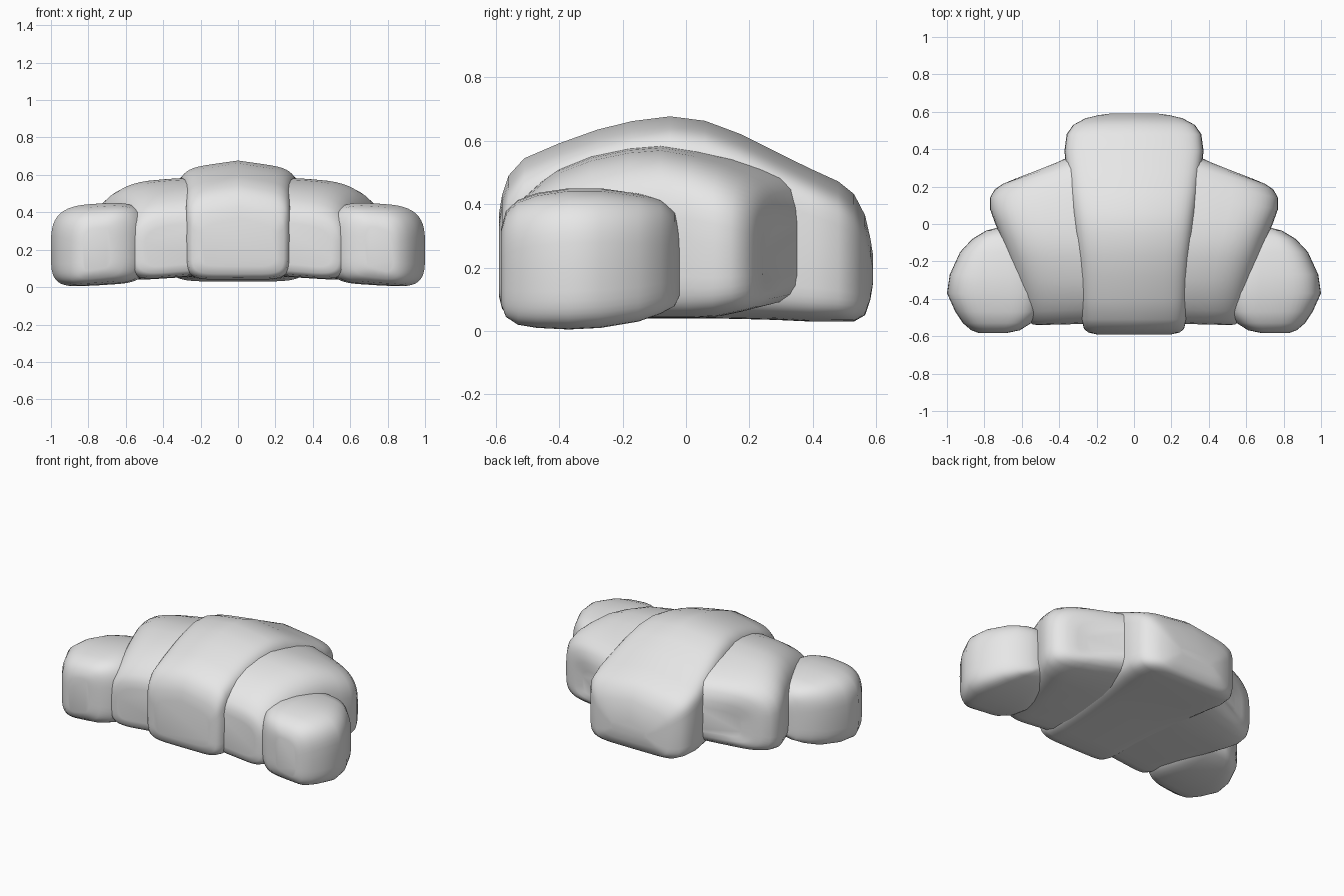
import bpy, bmesh, math

crust = bpy.data.materials.new("light_grey")
crust.diffuse_color = (0.8, 0.8, 0.8, 1)


def spow(v, p):
    return math.copysign(abs(v) ** p, v)


def puff(name, stations, n_top, n_bot, crown=0.0, tilt=0.0, btilt=0.0, side=1, count=48):
    """Loft rounded-box sections; station = y, x0, x1, z bottom, z top, shear."""
    bm = bmesh.new()
    rings = []
    for y, x0, x1, zb, zt, shear in stations:
        ring = []
        for i in range(count):
            t = 2 * math.pi * i / count
            n = n_top if i <= count // 2 else n_bot
            u, v = spow(math.cos(t), 2 / n), spow(math.sin(t), 2 / n)
            x = (x0 + x1) / 2 + u * (x1 - x0) / 2
            top = zt + tilt * u - crown * abs(u)
            bot = zb + btilt * u
            z = bot + (v + 1) / 2 * (top - bot)
            ring.append(bm.verts.new((x * side, y + shear * u, z)))
        rings.append(ring)
    for a, b in zip(rings, rings[1:]):
        for i in range(count):
            j = (i + 1) % count
            bm.faces.new((a[i], a[j], b[j], b[i]))
    bm.faces.new(rings[0])
    bm.faces.new(rings[-1])
    bmesh.ops.recalc_face_normals(bm, faces=bm.faces[:])
    me = bpy.data.meshes.new(name)
    bm.to_mesh(me)
    bm.free()
    for p in me.polygons:
        p.use_smooth = True
    me.materials.append(crust)
    ob = bpy.data.objects.new(name, me)
    bpy.context.collection.objects.link(ob)


# Central roll: narrow at the front, wide at the back
core = [(-.59, .20, .11, .37), (-.58, .245, .07, .43), (-.56, .268, .05, .49),
        (-.51, .28, .04, .545), (-.40, .287, .04, .592), (-.28, .295, .04, .635),
        (-.17, .305, .04, .662), (-.05, .32, .04, .677), (.06, .333, .04, .663),
        (.17, .347, .038, .622), (.28, .36, .035, .567), (.39, .372, .03, .513),
        (.48, .36, .03, .472), (.53, .325, .03, .432), (.565, .26, .05, .365),
        (.582, .19, .10, .29), (.59, .13, .15, .24)]
puff("center_roll", [(y, -w, w, b, t, 0) for y, w, b, t in core], 6.5, 6, crown=.045)

# Middle rolls: flare outwards towards the back
middle = [(-.535, .10, .50, .12, .34, -.005), (-.528, .06, .54, .085, .38, -.01),
          (-.51, .04, .565, .065, .42, -.01), (-.46, .04, .585, .055, .465, -.01),
          (-.40, .04, .605, .055, .505, 0), (-.30, .04, .635, .05, .545, 0),
          (-.18, .04, .675, .05, .57, 0), (-.08, .05, .71, .05, .578, 0),
          (.03, .06, .745, .05, .56, -.02), (.13, .08, .77, .055, .535, -.05),
          (.21, .10, .77, .07, .505, -.07), (.27, .13, .745, .085, .475, -.085),
          (.305, .16, .70, .11, .44, -.09), (.325, .20, .64, .14, .38, -.085),
          (.33, .24, .58, .17, .33, -.08)]
# Tips: short rounded ends
tip = [(-.583, .68, .83, .09, .32, 0), (-.568, .61, .87, .05, .375, 0),
       (-.53, .55, .915, .025, .41, 0), (-.47, .50, .955, .015, .432, 0),
       (-.37, .48, 1.0, .01, .447, 0), (-.27, .50, .985, .015, .447, 0),
       (-.15, .54, .93, .035, .43, 0), (-.08, .58, .865, .06, .41, 0),
       (-.035, .62, .79, .085, .375, 0), (-.02, .66, .73, .12, .31, 0)]
for side, label in ((1, "right"), (-1, "left")):
    puff(label + "_middle_roll", middle, 3.2, 5, tilt=-.025, btilt=-.02, side=side)
    puff(label + "_tip", tip, 3.3, 4.5, tilt=-.015, btilt=-.015, side=side)
